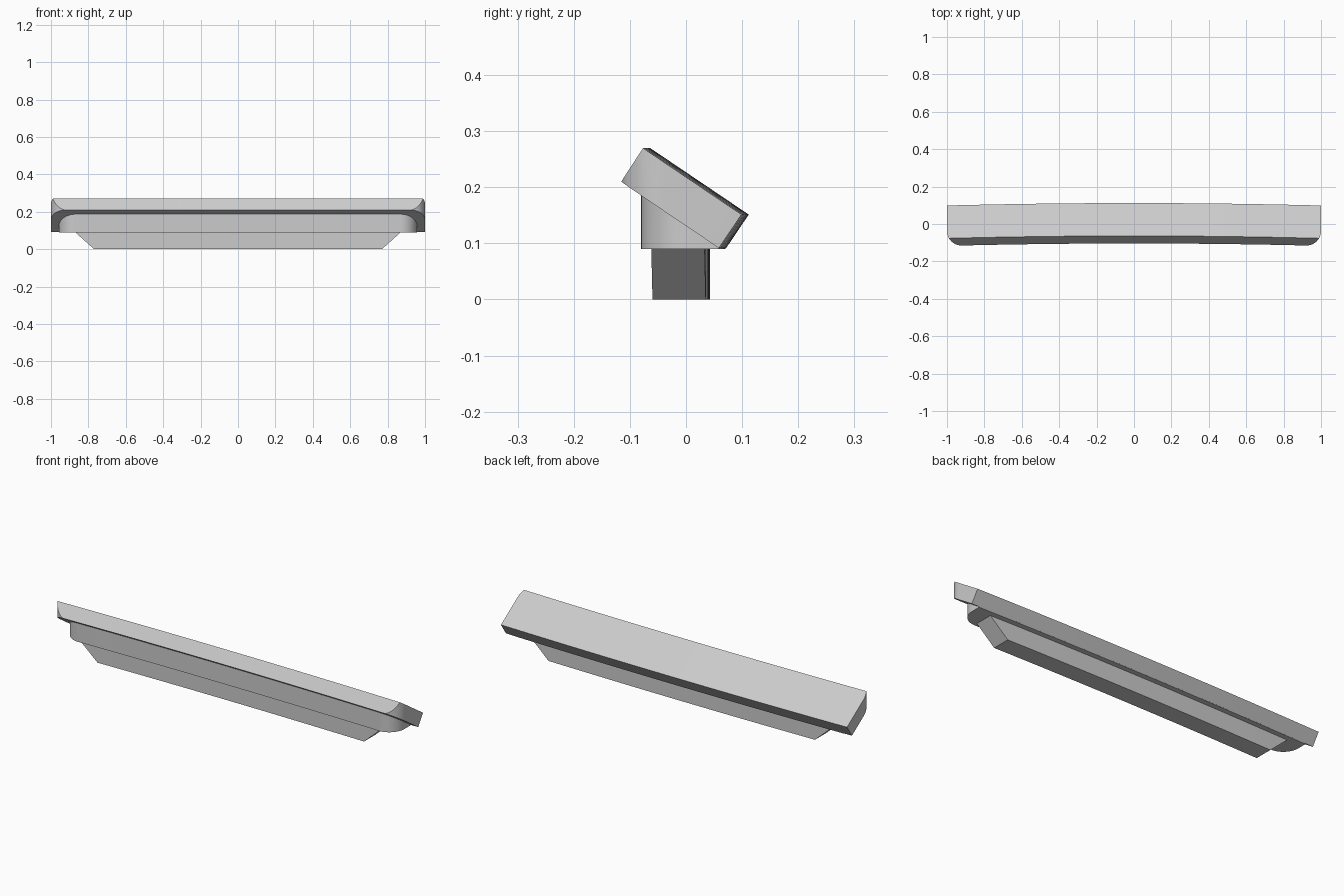
import bpy, bmesh, math
from mathutils import Vector

if "Cube" in bpy.data.objects:
    bpy.data.objects.remove(bpy.data.objects["Cube"], do_unlink=True)

grey = bpy.data.materials.new("light_grey")
grey.use_nodes = True
colour = (0.6, 0.6, 0.6, 1)
grey.diffuse_color = colour
grey.node_tree.nodes["Principled BSDF"].inputs["Base Color"].default_value = colour

BOW = 0.013          # how far the middle swings back
SECTIONS = 16        # slices along the length
UP = Vector((0, 0.56, 0.83))        # normal of the sloping top
FRONT = Vector((0, -0.83, 0.56))    # normal of the sloping front edge


def plan(half, front, back, radius=0):
    """Plan outline with rounded front corners."""
    if not radius:
        return [(-half, front), (half, front), (half, back), (-half, back)]
    pts = [(half, back), (-half, back)]
    for side, start in ((-1, math.pi), (1, 1.5 * math.pi)):
        for i in range(13):
            a = start + i / 12 * math.pi / 2
            pts.append((side * (half - radius) + radius * math.cos(a),
                        front + radius + radius * math.sin(a)))
    return pts


def build(name, outline, low, high, cuts):
    """Extrude an outline, trim it by planes, then bow it along its length."""
    bm = bmesh.new()
    face = bm.faces.new([bm.verts.new((x, y, low)) for x, y in outline])
    moved = bmesh.ops.extrude_face_region(bm, geom=[face])["geom"]
    for v in moved:
        if isinstance(v, bmesh.types.BMVert):
            v.co.z = high

    def slice_at(point, normal, trim):
        geom = bm.verts[:] + bm.edges[:] + bm.faces[:]
        bmesh.ops.bisect_plane(bm, geom=geom, dist=1e-5, plane_co=point,
                               plane_no=normal, clear_outer=trim)

    for point, normal in cuts:
        slice_at(point, normal, True)
        rim = [e for e in bm.edges if e.is_boundary]
        if rim:
            bmesh.ops.edgeloop_fill(bm, edges=rim)
    for i in range(1, SECTIONS):
        slice_at((2 * i / SECTIONS - 1, 0, 0), (1, 0, 0), False)
    for v in bm.verts:
        v.co.y += BOW * (1 - v.co.x ** 2)
    bmesh.ops.recalc_face_normals(bm, faces=bm.faces[:])
    mesh = bpy.data.meshes.new(name)
    bm.to_mesh(mesh)
    bm.free()
    mesh.materials.append(grey)
    obj = bpy.data.objects.new(name, mesh)
    bpy.context.collection.objects.link(obj)
    bpy.ops.object.select_all(action='DESELECT')
    obj.select_set(True)
    bpy.context.view_layer.objects.active = obj
    bpy.ops.object.shade_smooth_by_angle(angle=math.radians(30))
    return obj


# Sloping top slab
low_front = Vector((0, -0.117, 0.21))
build("top_slab", plan(1, -0.117, 0.2, 0.08), 0, 0.4, [
    (low_front + UP * 0.072, UP),
    (low_front, -UP),
    (low_front, FRONT),
    ((0, 0.1, 0.153), -FRONT),
])

# Upright body under the slab, trimmed just inside it
build("support_body", plan(0.957, -0.083, 0.057, 0.09), 0.09, 0.3, [
    (low_front + UP * 0.004, UP),
])

# Narrow foot with ends sloping inwards
build("foot", plan(0.9, -0.065, 0.03), 0, 0.093, [
    ((side * 0.77, 0, 0), (side * 0.09, 0, -0.1)) for side in (-1, 1)
])
